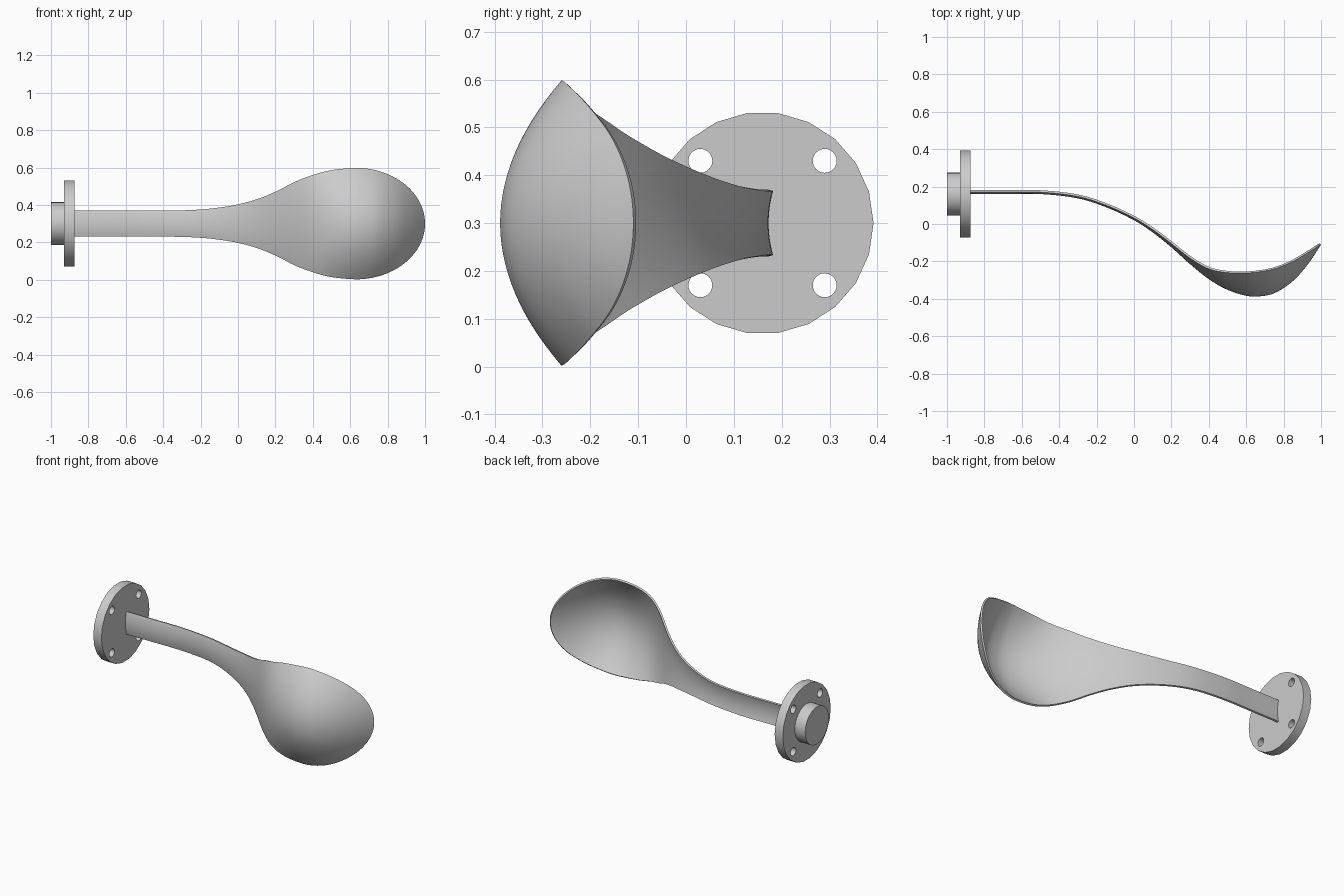
import bpy, bmesh
from math import sin, cos, pi, sqrt, radians

cube = bpy.data.objects.get("Cube")
if cube:
    bpy.data.objects.remove(cube, do_unlink=True)

MID_Z = 0.30      # height of the long axis
MOUNT_Y = 0.16    # centre of the mounting flange
BOWL_X, BOWL_LEN, BOWL_W = 0.63, 0.37, 0.298
THICK = 0.011

grey = bpy.data.materials.new("plain grey")
grey.use_nodes = True
grey.diffuse_color = (0.6, 0.6, 0.6, 1)
grey.node_tree.nodes["Principled BSDF"].inputs["Base Color"].default_value = grey.diffuse_color


def activate(obj):
    bpy.ops.object.select_all(action='DESELECT')
    obj.select_set(True)
    bpy.context.view_layer.objects.active = obj


def finish(obj, angle=35):
    activate(obj)
    for mod in list(obj.modifiers):
        bpy.ops.object.modifier_apply(modifier=mod.name)
    obj.data.materials.clear()
    obj.data.materials.append(grey)
    bpy.ops.object.shade_smooth_by_angle(angle=radians(angle))


def disc(name, x0, x1, radius, sides, y=MOUNT_Y, z=MID_Z):
    """Cylinder along x between x0 and x1."""
    bpy.ops.mesh.primitive_cylinder_add(vertices=sides, radius=radius, depth=x1 - x0,
                                        location=((x0 + x1) / 2, y, z),
                                        rotation=(0, pi / 2, 0))
    obj = bpy.context.object
    obj.name = name
    return obj


def curve(points):
    """Smooth function through the given (x, value) points."""
    n = len(points)

    def slope(i):
        a, b = points[max(i - 1, 0)], points[min(i + 1, n - 1)]
        return (b[1] - a[1]) / (b[0] - a[0])

    def value(x):
        i = 0
        while i < n - 2 and x > points[i + 1][0]:
            i += 1
        (xa, a), (xb, b) = points[i], points[i + 1]
        h = xb - xa
        t = (x - xa) / h
        s = 1 - t
        return (a * (1 + 2 * t) * s * s + b * t * t * (3 - 2 * t)
                + h * (slope(i) * t * s * s - slope(i + 1) * t * t * s))
    return value


# Spoon: half width, spine and cross-section depth along x
width = curve([(-.9, .07), (-.5, .07), (-.3, .071), (-.15, .08), (0, .103), (.12, .137),
               (.22, .18), (.3, .222), (.4, .26), (.5, .286), (.63, .298), (.7, .298)])
spine = curve([(-.9, .16), (-.7, .16), (-.5, .16), (-.3, .137), (-.15, .09), (0, .02),
               (.1, -.045), (.2, -.125), (.3, -.215), (.4, -.295), (.5, -.352), (.6, -.384),
               (.66, -.388), (.75, -.37), (.85, -.305), (.93, -.215), (1, -.11)])
depth = curve([(-.9, .01), (-.3, .01), (0, .012), (.2, .02), (.3, .032), (.4, .055),
               (.5, .092), (.6, .122), (.66, .131), (.75, .13), (.85, .105), (.93, .062), (1, 0)])

ROWS, TIP_ROWS, COLS = 56, 28, 28
stations = []
for i in range(ROWS):
    x = -0.88 + (BOWL_X + 0.88) * i / ROWS
    stations.append((x, width(x)))
for i in range(TIP_ROWS + 1):
    t = pi / 2 * i / TIP_ROWS
    stations.append((BOWL_X + BOWL_LEN * sin(t), BOWL_W * cos(t)))

bm = bmesh.new()
grid = []
for x, w in stations:
    row = []
    for j in range(COLS + 1):
        s = 2 * j / COLS - 1
        row.append(bm.verts.new((x, spine(x) + depth(x) * s * s, MID_Z + w * s)))
    grid.append(row)
for a, b in zip(grid, grid[1:]):
    for j in range(COLS):
        bm.faces.new((a[j], b[j], b[j + 1], a[j + 1]))
bmesh.ops.remove_doubles(bm, verts=bm.verts, dist=1e-5)
mesh = bpy.data.meshes.new("spoon")
bm.to_mesh(mesh)
bm.free()
spoon = bpy.data.objects.new("spoon", mesh)
bpy.context.collection.objects.link(spoon)
shell = spoon.modifiers.new("shell", 'SOLIDIFY')
shell.thickness = THICK
shell.offset = -1
finish(spoon, 45)

# Mounting flange with four bolt holes
flange = disc("flange", -0.93, -0.875, 0.232, 22)
cutters = []
for sy in (-1, 1):
    for sz in (-1, 1):
        hole = disc("hole_cutter", -1, -0.8, 0.025, 24,
                    MOUNT_Y + 0.13 * sy, MID_Z + 0.13 * sz)
        hole.hide_render = True
        cut = flange.modifiers.new("bolt hole", 'BOOLEAN')
        cut.operation = 'DIFFERENCE'
        cut.solver = 'EXACT'
        cut.object = hole
        cutters.append(hole)
finish(flange)
for hole in cutters:
    bpy.data.objects.remove(hole, do_unlink=True)

# Round spigot behind the flange
finish(disc("spigot", -1, -0.928, 0.115, 32))
